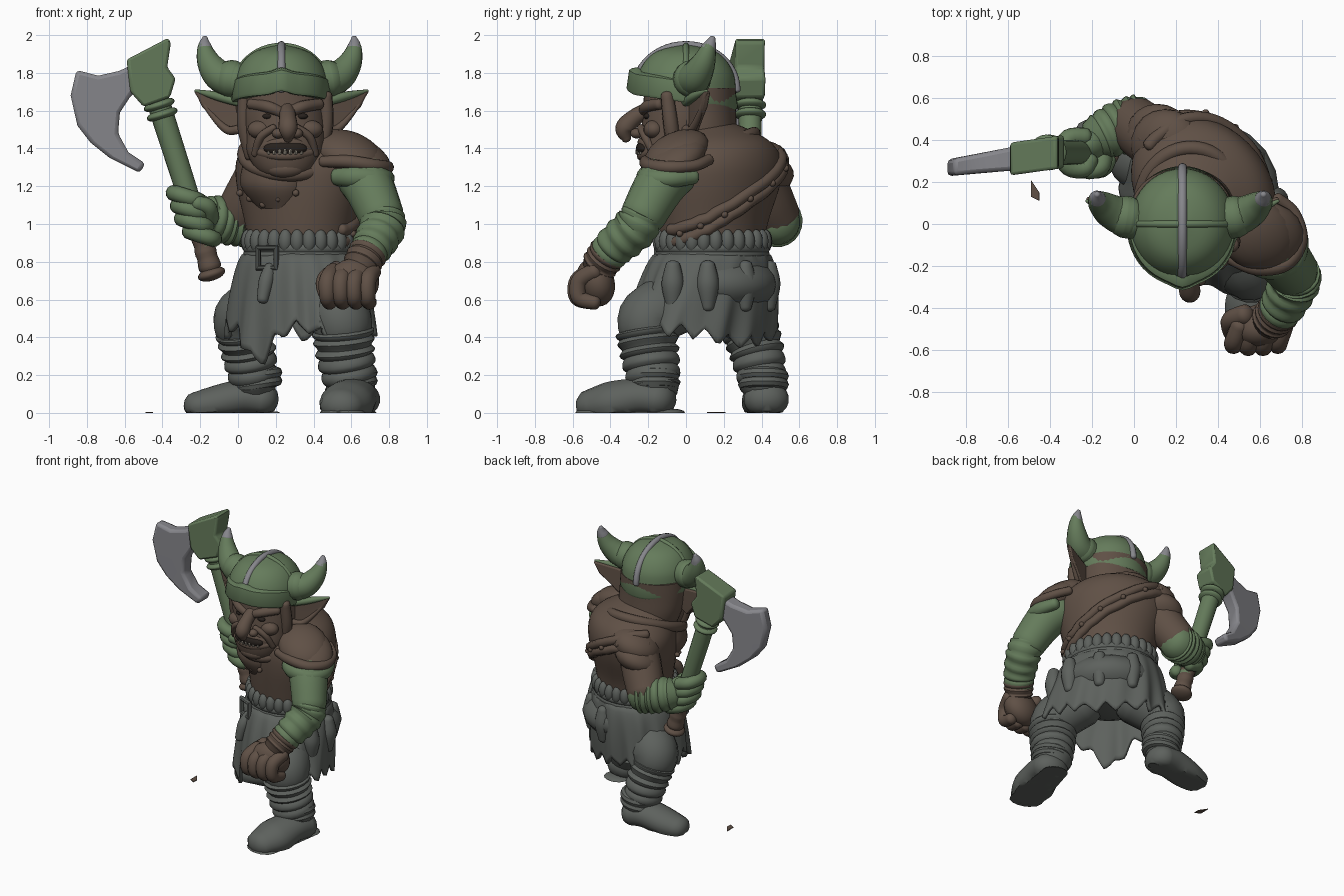
import bpy, bmesh, math
from math import sin, cos, pi, exp
from mathutils import Vector

if "Cube" in bpy.data.objects:
    bpy.data.objects.remove(bpy.data.objects["Cube"])

def mat(name, c):
    m = bpy.data.materials.new(name)
    m.diffuse_color = (*c, 1)
    m.use_nodes = True
    m.node_tree.nodes["Principled BSDF"].inputs["Base Color"].default_value = m.diffuse_color
    return m
GREEN, BROWN = mat("green", (.13, .20, .105)), mat("brown", (.115, .08, .06))
GREY, STEEL = mat("dark_grey", (.11, .12, .11)), mat("steel", (.24, .24, .26))
DARK, BONE = mat("dark", (.02, .015, .012)), mat("bone", (.3, .27, .22))

def build(name, verts, faces, m):
    me = bpy.data.meshes.new(name)
    me.from_pydata([tuple(v) for v in verts], [], faces)
    bm = bmesh.new(); bm.from_mesh(me)
    bmesh.ops.recalc_face_normals(bm, faces=bm.faces)
    bm.to_mesh(me); bm.free()
    me.materials.append(m)
    ob = bpy.data.objects.new(name, me)
    bpy.context.collection.objects.link(ob)
    return ob

def skin(name, rings, m, closed=False, caps=True):
    n, k = len(rings[0]), len(rings)
    faces = [(i*n+j, i*n+(j+1) % n, (i+1) % k*n+(j+1) % n, (i+1) % k*n+j)
             for i in range(k if closed else k-1) for j in range(n)]
    if caps and not closed:
        faces += [tuple(range(n)), tuple(range((k-1)*n, k*n))]
    return build(name, [v for r in rings for v in r], faces, m)

def smooth(pts, steps):
    out = []
    for i in range(len(pts)-1):
        a, b, c, d = pts[max(i-1, 0)], pts[i], pts[i+1], pts[min(i+2, len(pts)-1)]
        for s in range(steps):
            t = s/steps
            out.append(tuple(.5*(2*q+(r-p)*t+(2*p-5*q+4*r-w)*t*t+(3*q-p-3*r+w)*t**3)
                             for p, q, r, w in zip(a, b, c, d)))
    return out+[tuple(pts[-1])]

def tube(name, path, m, n=16, steps=6, ridge=0, waves=0, squash=1, closed=False):
    """Round-ended tube along (x, y, z, radius) points, optionally ridged like wrappings."""
    pts = list(path) if closed else smooth(path, steps)
    k = len(pts)
    P = [Vector(p[:3]) for p in pts]
    R = [max(p[3], .003)*(1+ridge*abs(sin(pi*waves*i/k+.3*sin(i)))) for i, p in enumerate(pts)]
    T = [((P[(i+1) % k]-P[i-1]) if closed else (P[min(i+1, k-1)]-P[max(i-1, 0)])).normalized() for i in range(k)]
    fr = [(P[i], R[i], T[i]) for i in range(k)]
    if not closed:
        arcs = (1.4, 1.0, .5)
        fr = ([(P[0]-T[0]*R[0]*sin(a)*.7, R[0]*cos(a), T[0]) for a in arcs] + fr +
              [(P[-1]+T[-1]*R[-1]*sin(a)*.7, R[-1]*cos(a), T[-1]) for a in arcs[::-1]])
    N, rings = T[0].orthogonal(), []
    for p, r, t in fr:
        N = t.cross(Vector((0, 0, 1))) if closed else N-t*N.dot(t)
        N.normalize()
        B = t.cross(N)
        ring = []
        for j in range(n):
            o = (N*cos(2*pi*j/n)+B*sin(2*pi*j/n))*r
            ring.append(Vector((p.x+o.x, p.y+o.y, max(0, p.z+o.z*squash))))
        rings.append(ring)
    return skin(name, rings, m, closed)

def around(s, t, grow=0, rot=-pi/4):
    """Point on a turned elliptical section (cx, cy, z, a, b); t = -90 degrees is the front."""
    u, v = (s[3]+grow)*cos(t), (s[4]+grow)*sin(t)
    return Vector((s[0]+u*cos(rot)-v*sin(rot), s[1]+u*sin(rot)+v*cos(rot), s[2]))

def loft(name, secs, m, n=40, rot=-pi/4, steps=5):
    return skin(name, [[around(s, 2*pi*j/n, 0, rot) for j in range(n)] for s in smooth(secs, steps)], m)

def blob(name, loc, size, m, rot=(0, 0, 0)):
    bpy.ops.mesh.primitive_uv_sphere_add(segments=20, ring_count=12, location=loc, rotation=rot)
    ob = bpy.context.object
    ob.name, ob.scale = name, size
    ob.data.materials.append(m)
    return ob

def slab(name, prof, yfun, half, m, bevel=.012):
    """Extrude an x-z profile; yfun gives the mid-plane y, half the half thickness at x."""
    n = len(prof)
    v = [(x, yfun(x)+s*half(x), z) for s in (-1, 1) for x, z in prof]
    f = [tuple(range(n)), tuple(range(n, 2*n))]+[(i, (i+1) % n, n+(i+1) % n, n+i) for i in range(n)]
    ob = build(name, v, f, m)
    bm = bmesh.new(); bm.from_mesh(ob.data)
    bmesh.ops.triangulate(bm, faces=[q for q in bm.faces if len(q.verts) > 4])
    bm.to_mesh(ob.data); bm.free()
    b = ob.modifiers.new("bevel", "BEVEL")
    b.width, b.segments = bevel, 2
    return ob

# Torso with collar, bandolier across the back and studs
TORSO = [(.33, .14, .82, .28, .25), (.33, .14, 1.0, .315, .27), (.33, .16, 1.2, .37, .30),
         (.33, .17, 1.33, .375, .30), (.32, .17, 1.43, .30, .265), (.29, .14, 1.50, .2, .19), (.26, .08, 1.56, .1, .1)]
loft("torso", TORSO, BROWN)
FINE = smooth(TORSO, 20)
def on_torso(t, z, grow):
    return around(min(FINE, key=lambda s: abs(s[2]-z)), t, grow)
A = [2*pi*i/48 for i in range(48)]
for k, off in enumerate((-.03, .03)):
    tube("bandolier_%d" % k, [(*on_torso(t, 1.16+off-.22*cos(t), .0), .032) for t in A[:26]], BROWN, 10, 2)
for i in range(2, 24, 3):
    blob("stud", on_torso(A[i], 1.16-.22*cos(A[i]), .025), (.018,)*3, BROWN)
tube("collar", [(.27+.24*cos(t), .09+.27*sin(t), 1.37+.11*sin(t), .035) for t in A], BROWN, 12, closed=True)
loft("chest_bib", [(.22, -.01, 1.08, .12, .1), (.20, .0, 1.2, .2, .17), (.22, .03, 1.32, .2, .19)], BROWN)
for i in range(5):
    blob("front_stud", on_torso(-pi/2-.5+.28*i, 1.16-.03*(2-abs(i-2)), .015), (.018,)*3, BROWN)

# Belt, gathered pleats and buckle
WAIST = (.33, .14, .84, .29, .26)
for k, z in enumerate((.80, .835, .87)):
    tube("belt_%d" % k, [(*(around(WAIST, t)+Vector((0, 0, z-.84))), .03) for t in A], GREY, 10, closed=True)
for i in range(28):
    blob("pleat", around(WAIST, 2*pi*i/28, .005)+Vector((0, 0, .07)), (.037, .037, .062), GREY)
bpy.ops.mesh.primitive_torus_add(major_segments=4, minor_segments=8, major_radius=.075, minor_radius=.018, location=(.155, -.13, .82))
buckle = bpy.context.object
buckle.name = "buckle"; buckle.rotation_euler = (pi/2, pi/4, -.45); buckle.data.materials.append(GREY)
tube("belt_end", [(.17, -.12, .77, .03), (.15, -.15, .70, .04), (.13, -.17, .6, .03)], GREY)

# Ragged, bulging skirt with folds and a long front flap
rings = []
for i in range(17):
    u, ring = i/16, []
    for j in range(160):
        t = 2*pi*j/160
        d = (t+pi/2+pi) % (2*pi)-pi
        zig = abs((t*19/(2*pi)) % 1-.5)*2
        hem = .37+.075*zig+.03*sin(3*t)-.16*exp(-(d/.24)**2)+.07*exp(-((abs(d)-.7)/.3)**2)
        g = 1+u**.7*(.03*sin(11*t+2*u)+.018*sin(17*t))
        s = (.33, .14-.06*u, .86+(hem-.86)*u, (.28+.17*u**.42)*g, (.25+.10*u**.3-.015*u*u)*g)
        ring.append(around(s, t))
    rings.append(ring)
skirt = skin("skirt", rings, GREY, caps=False)
so = skirt.modifiers.new("thickness", "SOLIDIFY"); so.thickness = .025
blob("seat", (.35, .15, .68), (.34, .34, .18), GREY)
for t in (.35, .9, 1.5, 2.1):
    b = around((.33, .11, .68, .385, .315), t)
    tube("skirt_drape", [(*(b+Vector((0, 0, .1))), .04), (*b, .06), (*(b-Vector((0, 0, .12))), .035)], GREY)

# Legs and boots with cloth wraps
tube("right_thigh", [(.2, .24, .6, .17), (.04, .32, .51, .165), (.03, .35, .42, .145)], GREY)
tube("right_shin", [(.03, .34, .44, .135), (.06, .38, .3, .128), (.09, .41, .13, .105)], GREY, 20, 14, .16, 6)
tube("right_boot", [(.13, .425, .07, .12), (.02, .42, .08, .12), (-.12, .41, .05, .115), (-.22, .40, .035, .095)], GREY, 20, squash=.8)
tube("left_thigh", [(.45, -.02, .6, .17), (.54, -.19, .51, .165), (.56, -.2, .42, .15)], GREY)
tube("left_shin", [(.555, -.21, .44, .145), (.57, -.19, .3, .138), (.6, -.165, .13, .12)], GREY, 20, 14, .16, 6)
tube("left_boot", [(.63, -.14, .07, .125), (.61, -.25, .08, .13), (.575, -.39, .05, .145), (.545, -.5, .035, .115)], GREY, 20, squash=.8)
for nm, c in (("right", (.1, .41)), ("left", (.605, -.17))):
    for k in range(2):
        tube(nm+"_ankle_wrap", [(c[0]+.105*cos(t), c[1]+.105*sin(t), .15+.045*k+.02*cos(t), .03) for t in A[::2]], GREY, 8, closed=True)
    tube(nm+"_sole", [(.2, .425, .0, .03), (-.22, .40, .0, .07)] if nm == "right" else [(.645, -.07, .0, .09), (.55, -.5, .0, .12)], GREY, squash=.25)

# Left arm hanging forward, with layered pad and fist
tube("left_upper_arm", [(.62, -.06, 1.29, .14), (.69, -.14, 1.2, .135), (.76, -.23, 1.04, .12)], GREEN)
tube("left_sleeve_rim", [(.53, -.15, 1.25, .05), (.62, -.2, 1.25, .06), (.74, -.19, 1.24, .055), (.78, -.08, 1.24, .05), (.74, .04, 1.25, .04)], GREEN)
tube("left_forearm", [(.77, -.23, 1.05, .1), (.765, -.27, .98, .112), (.71, -.38, .88, .1), (.67, -.43, .82, .085)], GREEN, 20, 12, .12, 7)
tube("left_wrist", [(.69, -.41, .85, .095), (.65, -.46, .78, .09)], BROWN, 20, 14, .12, 3)
blob("left_hand", (.61, -.48, .69), (.14, .1, .13), BROWN, (.3, 0, .2))
for i in range(4):
    x, y = .475+.07*i, -.005*i*(3-i)
    tube("left_finger_%d" % i, [(x+.03, y-.48, .75, .045), (x, y-.56, .70, .047), (x, y-.565, .61, .043), (x+.01, y-.48, .585, .04)], BROWN, 12)
tube("left_thumb", [(.53, -.43, .76, .05), (.46, -.46, .70, .047), (.46, -.52, .63, .036)], BROWN, 12)
blob("left_shoulder_pad", (.585, -.05, 1.375), (.2, .17, .105), BROWN, (.15, .42, -.6))
blob("left_middle_pad", (.63, -.06, 1.34), (.2, .17, .1), BROWN, (.2, .5, -.6))
tube("left_pad_rim", [(.45, -.16, 1.33, .03), (.58, -.21, 1.33, .035), (.72, -.19, 1.31, .035), (.79, -.08, 1.30, .035), (.76, .05, 1.31, .03), (.68, .12, 1.34, .03)], BROWN, 12)

# Right arm bent back, gripping the axe
tube("right_upper_arm", [(.14, .37, 1.28, .14), (.06, .43, 1.13, .14), (.0, .48, 1.03, .13)], BROWN)
tube("right_forearm", [(.04, .49, 1.01, .12), (-.06, .46, 1.02, .12), (-.17, .41, 1.04, .1)], GREEN, 20, 14, .12, 6)
blob("right_shoulder_pad", (.16, .37, 1.31), (.18, .18, .12), BROWN, (0, -.4, .7))
blob("right_lower_pad", (.12, .41, 1.24), (.165, .165, .1), BROWN, (0, -.4, .7))
HX = lambda z: -.27-.32*(z-1.17)
blob("right_hand", (-.195, .38, 1.04), (.085, .085, .13), GREEN, (0, -.3, 0))
for i in range(4):
    z = 1.14-.068*i
    tube("right_finger_%d" % i, [(HX(z)+.02*(i > 2)+r*cos(a), .34+r*sin(a), z-.3*r*cos(a), .043)
         for a, r in ((1.2, .08), (2.2, .085), (3.2, .08), (4.1, .085), (5.0, .08), (5.7, .06))], GREEN, 12, 4)
tube("right_thumb", [(-.15, .33, 1.03, .05), (-.16, .27, 1.09, .045), (-.22, .25, 1.11, .04)], GREEN, 12)

# Axe: haft, pommel, socket and blade
tube("axe_haft", [(HX(.86), .34, .86, .052), (HX(1.2), .34, 1.2, .058), (HX(1.8), .34, 1.8, .063)], GREEN)
tube("axe_grip", [(-.145, .34, .76, .055), (HX(.93), .34, .93, .05)], BROWN, 16, 12, .12, 3)
blob("axe_pommel", (-.14, .34, .735), (.075, .075, .035), BROWN, (0, -.3, 0))
for z in (1.58, 1.63):
    blob("haft_ring", (HX(z), .34, z), (.085, .085, .03), GREEN, (0, -.3, 0))
mid = lambda x: .335+(x+.4)*.14
slab("axe_socket", [(-.37, 1.985), (-.59, 1.87), (-.57, 1.70), (-.5, 1.62), (-.36, 1.67), (-.33, 1.77), (-.375, 1.83), (-.355, 1.96)],
     mid, lambda x: .078, GREEN, .02)
slab("axe_blade", [(-.5, 1.87), (-.63, 1.81), (-.74, 1.785), (-.855, 1.815), (-.886, 1.68), (-.85, 1.52), (-.78, 1.43), (-.68, 1.35), (-.52, 1.27),
                   (-.49, 1.32), (-.58, 1.38), (-.635, 1.48), (-.625, 1.59), (-.56, 1.69), (-.5, 1.70)],
     mid, lambda x: .04+max(0, x+.85)*.06, STEEL, .02)

# Head and hood
loft("head", [(.25, -.12, 1.235, .07, .06), (.25, -.11, 1.28, .145, .12), (.25, -.08, 1.37, .2, .17), (.25, -.05, 1.47, .215, .19),
              (.24, -.03, 1.58, .225, .2), (.23, 0, 1.72, .22, .22)], BROWN, rot=0)
loft("hood", [(.25, .09, 1.36, .2, .18), (.24, .08, 1.48, .235, .19), (.23, .06, 1.6, .245, .205), (.225, .05, 1.72, .245, .215)], BROWN, rot=0)

# Face: hooked nose, mouth and mirrored features
tube("nose", [(.26, -.19, 1.61, .04), (.263, -.27, 1.565, .045), (.265, -.325, 1.505, .05), (.265, -.315, 1.45, .025)], BROWN)
blob("mouth", (.25, -.225, 1.40), (.115, .04, .042), DARK)
for nm, z, h, r in (("upper_lip", 1.435, -.03, .022), ("lower_lip", 1.36, .02, .026)):
    tube(nm, [(.25+.13*s, -.235+.05*s*s, z+h*s*s, r) for s in (-1, -.5, 0, .5, 1)], BROWN, 10)
for i in range(7):
    x = .165+.028*i
    h = .035 if i in (0, 6) else .018
    tube("tooth", [(x, -.255+3*(x-.25)**2, 1.375, .012), (x, -.26+3*(x-.25)**2, 1.375+h, .008)], BONE, 8, 2)
blob("chin", (.25, -.18, 1.29), (.1, .06, .05), BROWN)
for s in (-1, 1):
    X = lambda d: .25+s*d
    tube("brow", [(X(.02), -.22, 1.59, .028), (X(.09), -.21, 1.62, .032), (X(.18), -.14, 1.635, .03)], BROWN, 10)
    blob("eye", (X(.09), -.205, 1.57), (.03, .02, .016), DARK)
    blob("cheek", (X(.13), -.17, 1.50), (.07, .055, .05), BROWN)
    blob("nostril", (X(.05)+.012, -.26, 1.48), (.032, .035, .027), BROWN)
    tube("cheek_fold", [(X(.06), -.24, 1.51, .02), (X(.13), -.215, 1.46, .022), (X(.16), -.17, 1.37, .02)], BROWN, 10)
    tube("cheek_guard", [(X(.215), -.1, 1.68, .035), (X(.215), -.08, 1.52, .04), (X(.18), -.06, 1.36, .035)], BROWN, 10)
    # Ears and horns
    E = lambda d: .23+s*d
    slab("ear", [(E(a), b) for a, b in ((.2, 1.64), (.3, 1.67), (.46, 1.705), (.42, 1.62), (.35, 1.55), (.28, 1.47), (.2, 1.5))],
         lambda x: .02+.4*max(0, abs(x-.23)-.22), lambda x: .018, BROWN, .01)
    tube("ear_rim", [(E(.22), 0, 1.645, .025), (E(.33), .045, 1.675, .025), (E(.455), .11, 1.705, .008)], GREEN, 10)
    tube("ear_lobe", [(E(.23), 0, 1.5, .025), (E(.29), .03, 1.5, .022), (E(.37), .07, 1.58, .015), (E(.455), .11, 1.7, .006)], BROWN, 10)
    H = lambda d: .22+s*d
    tube("horn", [(H(.22), .02, 1.76, .095), (H(.31), .05, 1.78, .086), (H(.37), .09, 1.85, .066), (H(.397), .12, 1.93, .04), (H(.395), .14, 1.985, .013)], GREEN)
    tube("horn_tip", [(H(.395), .12, 1.93, .041), (H(.397), .13, 1.955, .031), (H(.395), .141, 1.985, .015)], STEEL)
    tube("horn_collar", [(H(.24), .03, 1.765, .1), (H(.27), .035, 1.77, .1)], GREEN)

# Helmet: dome, tilted brow band with a front peak, and crossing crests
C = .23
loft("helmet_dome", [(C, 0, 1.7, .25, .265), (C, 0, 1.79, .24, .255), (C, 0, 1.87, .195, .21), (C, 0, 1.92, .125, .14), (C, 0, 1.95, .01, .01)], GREEN, rot=0)
rings = []
for g, z in ((-.03, .065), (.0, .06), (.016, .05), (.03, -.045), (.022, -.06), (-.03, -.06)):
    rings.append([(C+(.235+g)*cos(t), -.01+(.255+g+.02*exp(-((t-1.5*pi)/.2)**2))*sin(t),
                   1.705+z-.04*sin(t)+.02*exp(-((t-1.5*pi)/.2)**2)) for t in A])
skin("helmet_band", rings, GREEN, closed=True)
arc = [pi*i/12 for i in range(13)]
tube("crest_front", [(C, -.268*cos(t), 1.71+.237*sin(t), .022) for t in arc], STEEL, 10, 2)
tube("crest_side", [(C-.245*cos(t), 0, 1.72+.222*sin(t), .018) for t in arc], GREEN, 10, 2)

# Loose shard on the ground
slab("ground_shard", [(-.49, 0), (-.45, 0), (-.45, .006), (-.49, .006)], lambda x: .15-(x+.47), lambda x: .02+.5*(-.45-x), BROWN, .001)

# Smooth shading with crisp edges kept
bpy.ops.object.select_all(action='SELECT')
bpy.context.view_layer.objects.active = skirt
bpy.ops.object.shade_smooth_by_angle(angle=math.radians(40))
